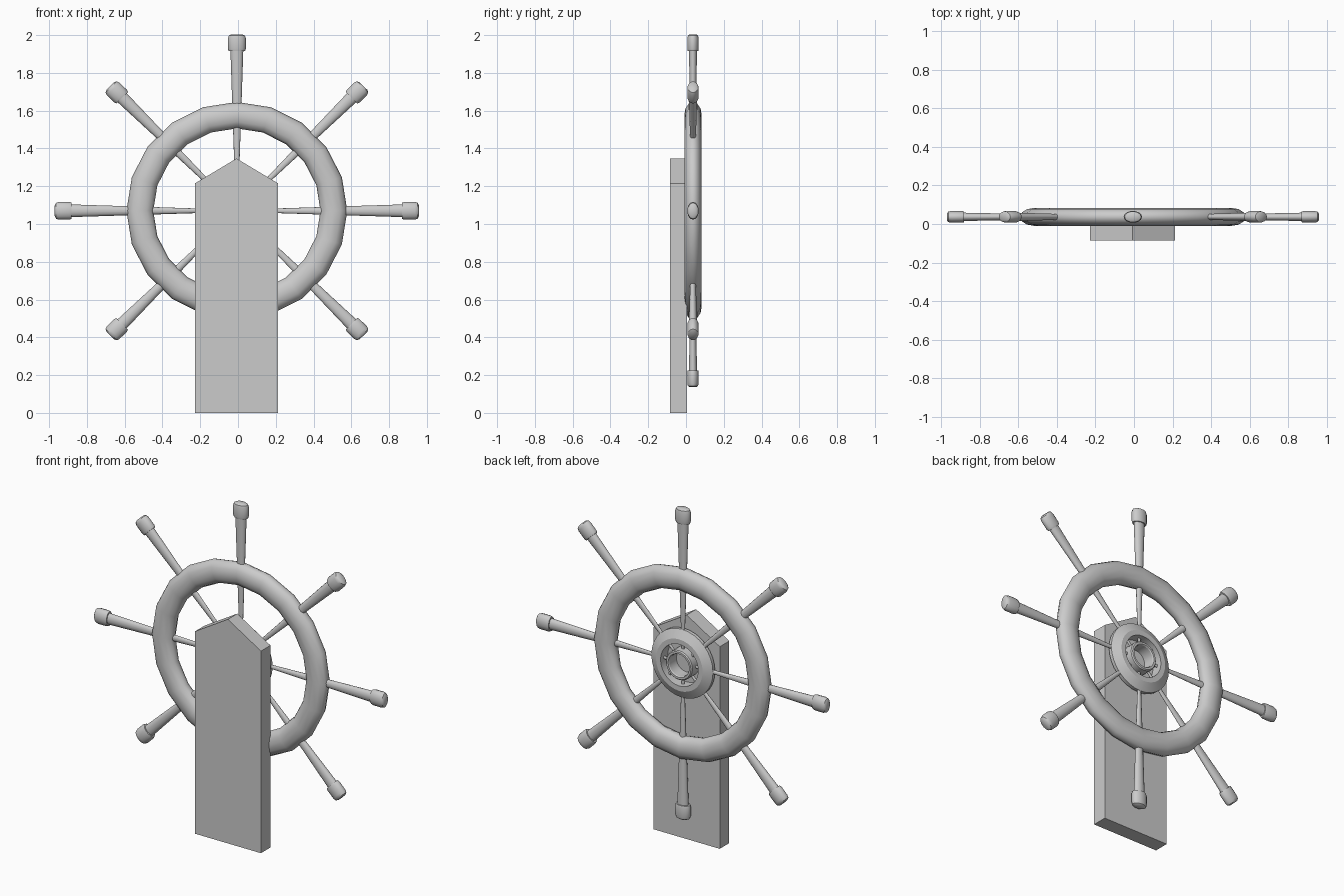
import bpy, bmesh
from math import sin, cos, pi, radians
from mathutils import Matrix

if "Cube" in bpy.data.objects:
    bpy.data.objects.remove(bpy.data.objects["Cube"])

CENTRE = Matrix.Translation((-0.006, 0.037, 1.07))
FLATTEN = Matrix.Diagonal((1.015, 0.66, 1, 1))     # wheel is squashed in depth
TO_Y = Matrix.Rotation(radians(-90), 4, 'X')       # lathe axis z -> y


def finish(bm, name, angle=None):
    bmesh.ops.recalc_face_normals(bm, faces=bm.faces)
    mesh = bpy.data.meshes.new(name)
    bm.to_mesh(mesh)
    bm.free()
    ob = bpy.data.objects.new(name, mesh)
    bpy.context.collection.objects.link(ob)
    if angle:
        bpy.ops.object.select_all(action='DESELECT')
        ob.select_set(True)
        bpy.context.view_layer.objects.active = ob
        bpy.ops.object.shade_smooth_by_angle(angle=radians(angle))
    return ob


def lathe(name, profile, segs, matrix, closed=False, angle=40):
    """Revolve (radius, height) points about z; open profiles get end caps."""
    bm = bmesh.new()
    rings = [[bm.verts.new((r * cos(2 * pi * i / segs), r * sin(2 * pi * i / segs), h))
              for i in range(segs)] for r, h in profile]
    pairs = list(zip(rings, rings[1:]))
    if closed:
        pairs.append((rings[-1], rings[0]))
    else:
        bm.faces.new(rings[0])
        bm.faces.new(rings[-1])
    for a, b in pairs:
        for i in range(segs):
            j = (i + 1) % segs
            bm.faces.new((a[i], a[j], b[j], b[i]))
    bm.transform(matrix)
    return finish(bm, name, angle)


# Rim: 20-sided torus
rim = [(0.506 + 0.07 * cos(2 * pi * k / 12), 0.07 * sin(2 * pi * k / 12)) for k in range(12)]
lathe("wheel_rim", rim, 20, CENTRE @ FLATTEN @ TO_Y, closed=True, angle=50)

# Hub: bevelled outer collar with a separate inner sleeve
collar = [(0.125, -0.035), (0.155, -0.035), (0.205, -0.012), (0.205, 0.008),
          (0.155, 0.035), (0.125, 0.035)]
lathe("hub_collar", collar, 32, CENTRE @ TO_Y, closed=True, angle=25)
sleeve = [(0.066, -0.036), (0.088, -0.036), (0.088, 0.036), (0.082, 0.042),
          (0.070, 0.042), (0.066, 0.036)]
lathe("hub_sleeve", sleeve, 24, CENTRE @ TO_Y, closed=True, angle=30)

# Eight tapered spokes with knobbed handles
for k in range(8):
    length = 0.95 if k in (2, 6) else 0.934
    grip = length - 0.088
    spoke = [(0.008, 0.075), (0.0335, grip), (0.043, grip), (0.047, grip + 0.012),
             (0.047, length - 0.022), (0.042, length - 0.007), (0.028, length)]
    turn = Matrix.Rotation(k * pi / 4, 4, 'Y')
    lathe(f"spoke_{k + 1}", spoke, 14, CENTRE @ FLATTEN @ turn)

# Post: board with a pointed top
bm = bmesh.new()
outline = [(-0.228, 0), (0.212, 0), (0.212, 1.215), (-0.008, 1.347), (-0.228, 1.215)]
face = bm.faces.new([bm.verts.new((x, -0.085, z)) for x, z in outline])
ext = bmesh.ops.extrude_face_region(bm, geom=[face])
bmesh.ops.translate(bm, vec=(0, 0.09, 0),
                    verts=[v for v in ext["geom"] if isinstance(v, bmesh.types.BMVert)])
finish(bm, "post")
